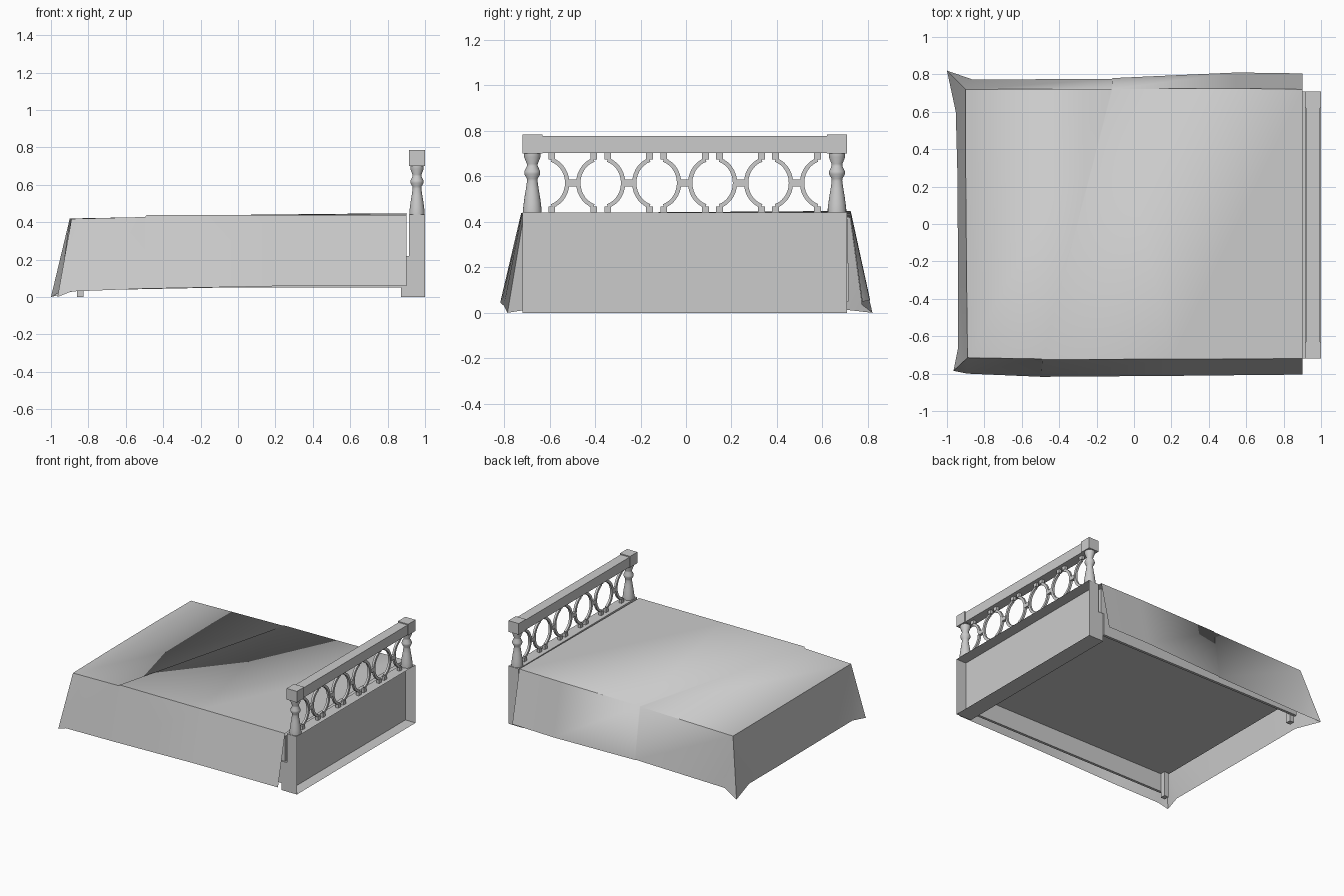
import bpy, bmesh
from math import sin, cos, pi, radians

if "Cube" in bpy.data.objects:
    bpy.data.objects.remove(bpy.data.objects["Cube"])


def finish(name, bm, smooth=0, normals=True):
    if normals:
        bmesh.ops.recalc_face_normals(bm, faces=bm.faces[:])
    me = bpy.data.meshes.new(name)
    bm.to_mesh(me)
    bm.free()
    ob = bpy.data.objects.new(name, me)
    bpy.context.collection.objects.link(ob)
    if smooth:
        bpy.ops.object.select_all(action='DESELECT')
        ob.select_set(True)
        bpy.context.view_layer.objects.active = ob
        bpy.ops.object.shade_smooth_by_angle(angle=radians(smooth))
    return ob


def box(name, x, y, z, open_side=None):
    """Box from ranges; open_side is a normal whose face is left out."""
    bm = bmesh.new()
    bmesh.ops.create_cube(bm, size=1)
    bm.normal_update()
    if open_side:
        gone = [f for f in bm.faces
                if sum(a * b for a, b in zip(f.normal, open_side)) > 0.9]
        bmesh.ops.delete(bm, geom=gone, context='FACES')
    for v in bm.verts:
        for i, (a, b) in enumerate((x, y, z)):
            v.co[i] = (a + b) / 2 + v.co[i] * (b - a)
    return finish(name, bm, normals=not open_side)


def prism(bm, pts, x0, x1):
    """Extrude a (y, z) outline along x."""
    f = bm.faces.new([bm.verts.new((x0, y, z)) for y, z in pts])
    ext = bmesh.ops.extrude_face_region(bm, geom=[f])
    moved = [g for g in ext['geom'] if isinstance(g, bmesh.types.BMVert)]
    bmesh.ops.translate(bm, verts=moved, vec=(x1 - x0, 0, 0))


YC, XC = -0.006, 0.957

# Headboard: hollow box open at the back, with a deeper foot part
box("headboard", (0.915, 1.0), (-0.72, 0.708), (0, 0.44), (1, 0, 0))
box("headboard_plinth", (0.872, 0.915), (-0.72, 0.708), (0, 0.22))

# Turned posts with square caps
profile = [(.041, .44), (.041, .455), (.038, .48), (.034, .51), (.028, .545),
           (.023, .58), (.024, .59), (.035, .61), (.035, .622), (.024, .645),
           (.024, .655), (.036, .685), (.036, .70)]
N = 20
for side, word in ((-1, "left"), (1, "right")):
    yc = YC + side * 0.67
    bm = bmesh.new()
    rings = [[bm.verts.new((XC + r * cos(2 * pi * i / N), yc + r * sin(2 * pi * i / N), z))
              for i in range(N)] for r, z in profile]
    for a, b in zip(rings, rings[1:]):
        for i in range(N):
            j = (i + 1) % N
            bm.faces.new((a[i], a[j], b[j], b[i]))
    bm.faces.new(rings[0])
    bm.faces.new(rings[-1])
    finish(word + "_post", bm, 50)
    box(word + "_post_cap", (0.914, 1.0), (yc - .044, yc + .044), (.70, .785))

# Top rail
box("top_rail", (0.919, 0.994), (YC - .63, YC + .63), (.702, .777))

# Lattice: back-to-back half rings with tabs and a middle joint
ZC = 0.571
for k in range(-2, 3):
    yc = YC + k * 0.246
    bm = bmesh.new()
    for s in (-1, 1):
        angs = [radians(108 + 144 * i / 14) for i in range(15)]
        outer = [(yc + s * (.123 + .108 * cos(a)), ZC + .116 * sin(a)) for a in angs]
        inner = [(yc + s * (.123 + .089 * cos(a)), ZC + .098 * sin(a)) for a in angs]
        prism(bm, outer + inner[::-1], XC - .008, XC + .008)
        for lo, hi in ((.44, .468), (.675, .702)):
            a, b = yc + s * .077, yc + s * .107
            prism(bm, [(a, lo), (b, lo), (b, hi), (a, hi)], XC - .011, XC + .011)
    prism(bm, [(yc - .024, ZC - .015), (yc + .024, ZC - .015),
               (yc + .024, ZC + .015), (yc - .024, ZC + .015)], XC - .011, XC + .011)
    finish("lattice_ring_%d" % (k + 3), bm, 35)

# Bed frame: side rails, slat panel and feet
for s, word in ((-1, "left"), (1, "right")):
    box(word + "_rail", (-.87, .872), sorted((s * .715, s * .695)), (.05, .22))
    box(word + "_foot", (-.862, -.825), sorted((s * .695, s * .655)), (0, .20))
box("slat_panel", (-.87, .872), (-.695, .695), (.19, .22))

# Mattress
box("mattress", (-.88, .895), (-.71, .71), (.22, .412))

# Blanket: paired top-edge and hem points walked around three sides
c1, c2 = (-.89, -.715, .418), (-.90, .72, .418)
rows = [((.9, -.72, .438), (.9, -.805, .06)),
        ((.2, -.722, .438), (.2, -.812, .058)),
        ((-.49, -.725, .438), (-.49, -.817, .045)),
        ((-.496, -.721, .428), (-.496, -.817, .045)),
        (c1, (-.89, -.80, .03)),
        (c1, (-.965, -.785, 0)),
        (c1, (-.94, -.66, .02)),
        ((-.895, -.3, .42), (-.94, -.3, .018)),
        ((-.9, .3, .42), (-.945, .3, .018)),
        (c2, (-.953, .60, .025)),
        (c2, (-1, .82, 0)),
        (c2, (-.865, .773, .035)),
        ((-.12, .722, .434), (-.12, .775, .05)),
        ((-.115, .722, .438), (-.115, .78, .05)),
        ((.55, .725, .445), (.55, .81, .055)),
        ((.9, .72, .448), (.9, .805, .06))]
bm = bmesh.new()
cache = {}


def vert(p):
    if p not in cache:
        cache[p] = bm.verts.new(p)
    return cache[p]


def face(points):
    return bm.faces.new([vert(p) for p in dict.fromkeys(points)])


for (t0, b0), (t1, b1) in zip(rows, rows[1:]):
    face([t0, b0, b1, t1])
tops = [r[0] for r in rows]
face(tops[3:13])                    # lower sheet
face(tops[:3] + tops[13:])          # turned-over sheet
face([tops[2], tops[3], tops[12], tops[13]])  # fold edge
finish("blanket", bm, 55)
